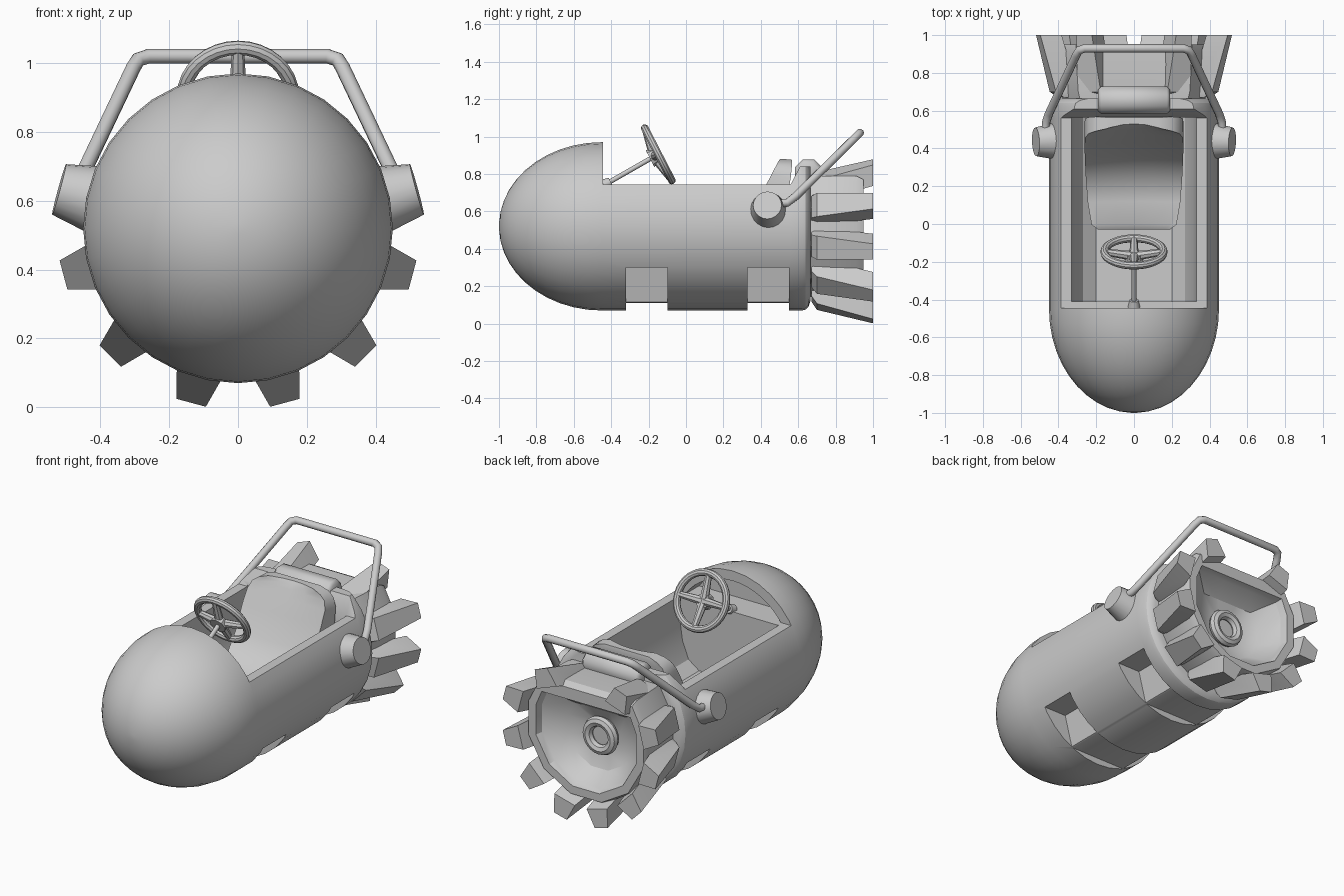
import bpy, bmesh, math
from mathutils import Vector, Matrix

if "Cube" in bpy.data.objects:
    bpy.data.objects.remove(bpy.data.objects["Cube"], do_unlink=True)

grey = bpy.data.materials.new("plain_grey")
grey.use_nodes = True
GREY = (0.6, 0.6, 0.6, 1)
grey.diffuse_color = GREY
grey.node_tree.nodes["Principled BSDF"].inputs["Base Color"].default_value = GREY

AXIS_Z = 0.52   # height of the hull centre line
RADIUS = 0.45


def finish(name, bm, smooth=35):
    """Turn a bmesh into a shaded object."""
    bmesh.ops.recalc_face_normals(bm, faces=bm.faces)
    mesh = bpy.data.meshes.new(name)
    bm.to_mesh(mesh)
    bm.free()
    ob = bpy.data.objects.new(name, mesh)
    bpy.context.collection.objects.link(ob)
    mesh.materials.append(grey)
    if smooth:
        shade(ob, smooth)
    return ob


def shade(ob, angle):
    bpy.ops.object.select_all(action='DESELECT')
    ob.select_set(True)
    bpy.context.view_layer.objects.active = ob
    bpy.ops.object.shade_smooth_by_angle(angle=math.radians(angle))


def loft(bm, rings):
    """Bridge closed rings of equal point count and cap the ends."""
    rows = [[bm.verts.new(p) for p in ring] for ring in rings]
    n = len(rows[0])
    for a, b in zip(rows, rows[1:]):
        for i in range(n):
            j = (i + 1) % n
            bm.faces.new((a[i], a[j], b[j], b[i]))
    bm.faces.new(rows[0])
    bm.faces.new(rows[-1])


def rod(bm, p, q, r1, r2, sides=16):
    p, q = Vector(p), Vector(q)
    turn = (q - p).to_track_quat('Z', 'Y').to_matrix().to_4x4()
    bmesh.ops.create_cone(bm, cap_ends=True, segments=sides, radius1=r1, radius2=r2,
                          depth=(q - p).length, matrix=Matrix.Translation((p + q) / 2) @ turn)


def torus(bm, matrix, major, minor, n=32, m=10):
    rows = []
    for i in range(n):
        a = math.tau * i / n
        ring = []
        for k in range(m):
            b = math.tau * k / m
            d = major + minor * math.cos(b)
            ring.append(bm.verts.new(matrix @ Vector((d * math.cos(a), d * math.sin(a), minor * math.sin(b)))))
        rows.append(ring)
    for i in range(n):
        a, b = rows[i], rows[(i + 1) % n]
        for k in range(m):
            j = (k + 1) % m
            bm.faces.new((a[k], a[j], b[j], b[k]))


def circle_y(y, r, n=32):
    return [(r * math.cos(math.tau * i / n), y, AXIS_Z + r * math.sin(math.tau * i / n)) for i in range(n)]


def carve(target, rings):
    """Subtract a lofted solid from the target."""
    bm = bmesh.new()
    loft(bm, rings)
    cutter = finish("cutter", bm, 0)
    cutter.hide_render = True
    mod = target.modifiers.new("cut", 'BOOLEAN')
    mod.operation, mod.solver, mod.object = 'DIFFERENCE', 'EXACT', cutter
    bpy.context.view_layer.objects.active = target
    bpy.ops.object.modifier_apply(modifier=mod.name)
    bpy.data.objects.remove(cutter, do_unlink=True)


# Hull: round nose, straight barrel, rounded rear flange
bm = bmesh.new()
rings = []
for i in range(12):
    t = math.radians(2 + 88 * i / 11)
    rings.append(circle_y(-0.45 - 0.55 * math.cos(t), RADIUS * math.sin(t)))
rings += [circle_y(y, r) for y, r in ((.56, .45), (.62, .45), (.64, .445), (.655, .43), (.665, .40))]
loft(bm, rings)
hull = finish("hull", bm, 0)

# Flat deck with a ramp up to the rear bulkhead
deck = [(-.445, .745), (.56, .745), (.61, .84), (.8, .84), (.8, 1.2), (-.445, 1.2)]
carve(hull, [[(x, y, z) for y, z in deck] for x in (-.7, .7)])
# Cockpit well with rounded lower corners
well = [(.33, .9), (.33, .62), (.31, .48), (.27, .38), (.2, .33)]
well += [(-x, z) for x, z in reversed(well)]
carve(hull, [[(x, y, z) for x, z in well] for y in (-.41, .565)])
# Arched hollow under the cowl
arch = [(.39 * math.cos(a), AXIS_Z + .39 * math.sin(a))
        for a in (math.radians(35 + 110 * i / 16) for i in range(17))]
carve(hull, [[(x, y, z) for x, z in arch] for y in (-.58, -.40)])
# Stepped recesses underneath, leaving a keel between leaning walls
step = [(.6, -.1), (.6, .30), (.24, .30), (.19, .11)]
step += [(-x, z) for x, z in reversed(step)]
for y in (-.32, .33):
    carve(hull, [[(x, v, z) for x, z in step] for v in (y, y + .22)])
shade(hull, 30)

# Seat: front y and z, half width, back y and z for each section
path = [(-.03, .40, .19, -.03, .32), (0, .42, .225, 0, .32), (.12, .41, .245, .12, .32),
        (.25, .44, .255, .27, .32), (.36, .57, .26, .45, .45), (.43, .71, .262, .54, .66),
        (.475, .79, .258, .56, .78), (.50, .835, .24, .565, .83), (.515, .86, .205, .568, .86),
        (.53, .878, .15, .565, .878)]
across_seat = (-1, -.85, -.4, 0, .4, .85, 1)
bm = bmesh.new()
rings = []
for i, (y, z, w, back_y, back_z) in enumerate(path):
    lean = i / len(path)
    front = [(w * u, y - .03 * lean * u * u, z + .015 * (1 - lean) * u * u) for u in across_seat]
    rings.append(front + [(w * u, back_y, back_z) for u in reversed(across_seat)])
loft(bm, rings)
finish("seat", bm, 45)

# Headrest pad on the bulkhead
bm = bmesh.new()
pad = []
for x, r in ((-.19, .06), (-.175, .078), (.175, .078), (.19, .06)):
    pad.append([(x, .655 + r * math.cos(a), .805 + r * math.sin(a))
                for a in (math.tau * (i + .5) / 8 for i in range(8))])
loft(bm, pad)
finish("headrest", bm, 50)

# Steering wheel, spokes, hub and column
normal = Vector((0, .89, .46)).normalized()
centre = Vector((0, -.148, .905))
frame = Matrix.Translation(centre) @ Matrix.Rotation(math.radians(-62.7), 4, 'X')
bm = bmesh.new()
torus(bm, frame, 0.157, 0.021)
hub = centre - normal * .025
for i in range(4):
    a = math.tau * i / 4
    rod(bm, hub, frame @ Vector((.155 * math.cos(a), .155 * math.sin(a), 0)), .026, .018, 8)
rod(bm, hub - normal * .025, hub + normal * .016, .05, .042, 8)
finish("steering_wheel", bm)
bm = bmesh.new()
base = Vector((0, -.43, .745))
rod(bm, base, hub, .013, .013, 12)
rod(bm, base - normal * .01, base + normal * .03, .032, .024, 12)
finish("steering_column", bm)

# Roll bar and its side mounts
half = [(.47, .46, .64), (.465, .54, .645), (.45, .585, .68), (.305, .895, .985), (.29, .92, 1.01), (.26, .93, 1.02)]
points = half + [(-x, y, z) for x, y, z in reversed(half)]
curve = bpy.data.curves.new("roll_bar", 'CURVE')
curve.dimensions = '3D'
curve.bevel_depth, curve.bevel_resolution, curve.use_fill_caps = 0.022, 3, True
spline = curve.splines.new('POLY')
spline.points.add(len(points) - 1)
for p, co in zip(spline.points, points):
    p.co = (*co, 1)
curve.materials.append(grey)
bpy.context.collection.objects.link(bpy.data.objects.new("roll_bar", curve))
for s, side in ((1, "left"), (-1, "right")):
    bm = bmesh.new()
    rod(bm, (s * .40, .44, .60), (s * .52, .435, .633), .102, .076, 20)
    finish(side + "_bar_mount", bm)


# Exhaust bell: twelve-sided, cut flat at the top, with a hollow sinking to a low centre
def bell_ring(y, r, top, cz=AXIS_Z, n=12):
    ring = []
    chord = math.sqrt(r * r - top * top) / math.cos(math.pi / 4)
    for i in range(n):
        a = math.tau * (i + .5) / n
        if r * math.sin(a) > top:
            ring.append((chord * math.cos(a), y, cz + top))
        else:
            ring.append((r * math.cos(a), y, cz + r * math.sin(a)))
    return ring


bm = bmesh.new()
loft(bm, [bell_ring(.62, .38, .26), bell_ring(.70, .40, .27), bell_ring(.91, .41, .27),
          bell_ring(.95, .395, .25), bell_ring(.95, .345, .18), bell_ring(.91, .33, .17),
          bell_ring(.82, .22, .14, .48), bell_ring(.78, .11, .075, .46)])
finish("exhaust_bell", bm, 25)
bm = bmesh.new()
torus(bm, Matrix.Translation((0, .81, .46)) @ Matrix.Rotation(math.pi / 2, 4, 'X'), .084, .03, 24, 8)
rod(bm, (0, .76, .46), (0, .80, .46), .075, .06)
finish("exhaust_nozzle_ring", bm)

# Wedge fins around the bell: y, inner radius, outer radius, inner and outer half width
sections = [(.67, .33, .40, .08, .06), (.70, .33, .445, .085, .065), (1.0, .415, .525, .07, .044)]
# Each fin: angle from straight down, then sideways and vertical shift
fins = [(15, 0, 0), (45, 0, 0), (75, 0, 0), (105, 0, 0), (160, .085, -.15)]
for angle, dx, dz in fins:
    for s, side in ((1, "left"), (-1, "right")):
        a = math.radians(angle)
        out, across = Vector((s * math.sin(a), 0, -math.cos(a))), Vector((math.cos(a), 0, s * math.sin(a)))
        bm = bmesh.new()
        rings = []
        for y, r0, r1, w0, w1 in sections:
            mid = Vector((s * dx, y, AXIS_Z + dz))
            rings.append([mid + out * r + across * w
                          for r, w in ((r0, -w0), (r0, w0), (r1, w1), (r1, -w1))])
        loft(bm, rings)
        finish(f"{side}_fin_{angle}", bm, 20)
